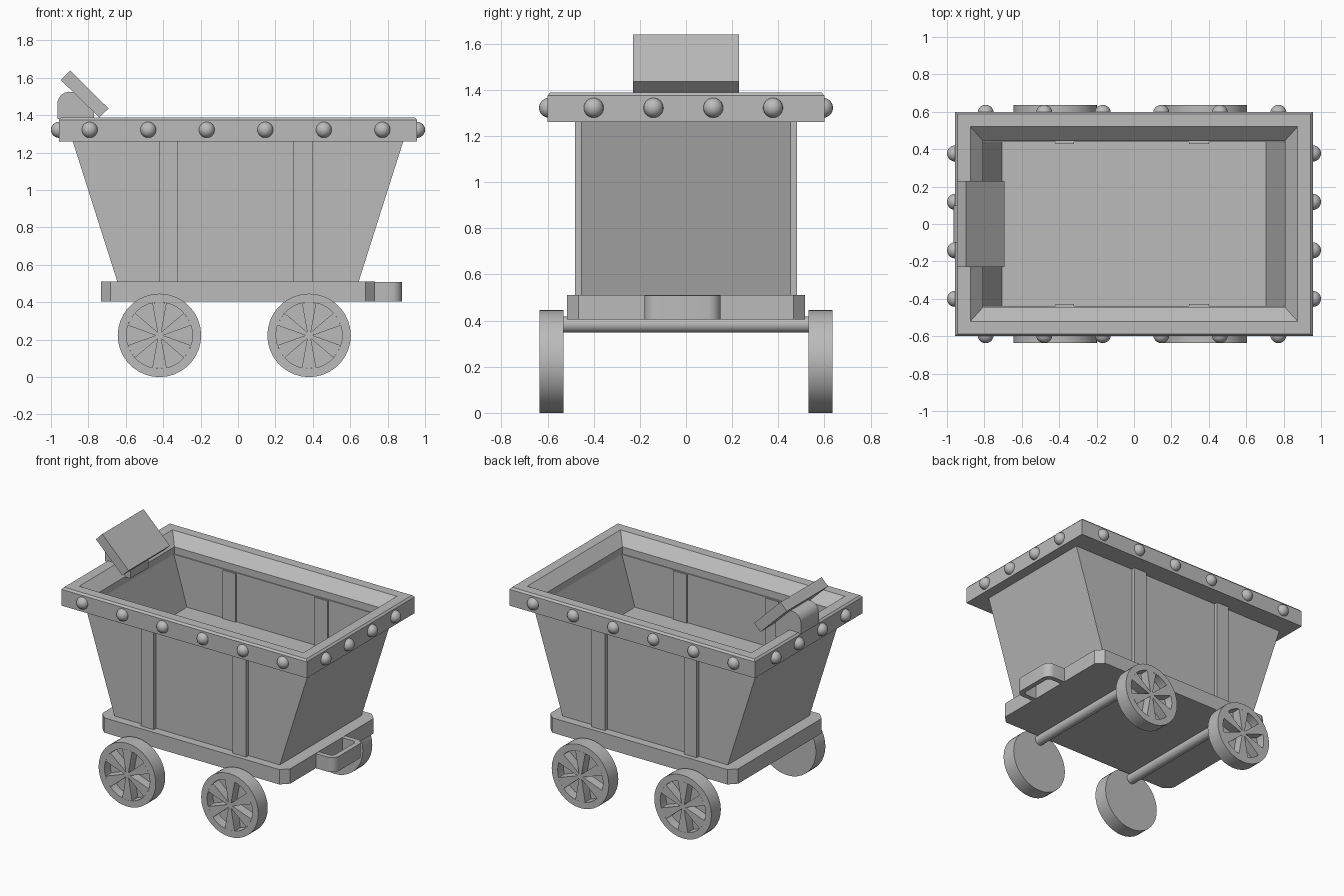
import bpy, bmesh
from math import sin, cos, radians, pi
from mathutils import Matrix

cube = bpy.data.objects.get("Cube")
if cube:
    bpy.data.objects.remove(cube, do_unlink=True)

grey = bpy.data.materials.new("plain_grey")
grey.use_nodes = True
colour = (0.5, 0.5, 0.5, 1)
grey.diffuse_color = colour
grey.node_tree.nodes["Principled BSDF"].inputs["Base Color"].default_value = colour


def finish(name, bm, smooth=False):
    bmesh.ops.recalc_face_normals(bm, faces=bm.faces[:])
    mesh = bpy.data.meshes.new(name)
    bm.to_mesh(mesh)
    bm.free()
    mesh.materials.append(grey)
    obj = bpy.data.objects.new(name, mesh)
    bpy.context.collection.objects.link(obj)
    if smooth:
        bpy.ops.object.select_all(action='DESELECT')
        obj.select_set(True)
        bpy.context.view_layer.objects.active = obj
        bpy.ops.object.shade_smooth_by_angle(angle=radians(35))
    return obj


def loft(name, rings, loop=False):
    """Skin rectangles given as (half x, half y, z)."""
    bm = bmesh.new()
    rows = [[bm.verts.new((sx * hx, sy * hy, z))
             for sx, sy in ((-1, -1), (1, -1), (1, 1), (-1, 1))] for hx, hy, z in rings]
    pairs = list(zip(rows, rows[1:]))
    if loop:
        pairs.append((rows[-1], rows[0]))
    else:
        bm.faces.new(rows[0])
        bm.faces.new(rows[-1])
    for a, b in pairs:
        for i in range(4):
            j = (i + 1) % 4
            bm.faces.new((a[i], a[j], b[j], b[i]))
    return finish(name, bm)


def add_prism(bm, pts, axis, lo, hi):
    """Extrude a 2D outline along y (outline in xz) or z (outline in xy)."""
    def put(u, v, w):
        return bm.verts.new((u, w, v) if axis == 'Y' else (u, v, w))
    a = [put(u, v, lo) for u, v in pts]
    b = [put(u, v, hi) for u, v in pts]
    bm.faces.new(a)
    bm.faces.new(b)
    for i in range(len(pts)):
        j = (i + 1) % len(pts)
        bm.faces.new((a[i], a[j], b[j], b[i]))


def prism(name, pts, axis, lo, hi, smooth=False):
    bm = bmesh.new()
    add_prism(bm, pts, axis, lo, hi)
    return finish(name, bm, smooth)


def arc(cx, cy, r, start, end, n=6):
    steps = [radians(start + (end - start) * i / n) for i in range(n + 1)]
    return [(cx + r * cos(t), cy + r * sin(t)) for t in steps]


# Tub with sloping ends and a raised floor
loft("tub", [(.645, .455, .51), (.885, .455, 1.265), (.807, .438, 1.265), (.705, .438, .92)])

# Rim with bevelled outer edge and sloped inner lip
loft("rim", [(.957, .6, 1.26), (.957, .6, 1.375), (.945, .588, 1.388),
             (.875, .52, 1.388), (.807, .445, 1.315), (.807, .445, 1.26)], loop=True)

# Upright straps through the side walls
for x0, x1 in ((-.42, -.32), (.295, .4)):
    for s in (-1, 1):
        prism("side_strap", [(x0, .5), (x1, .5), (x1, 1.262), (x0, 1.262)],
              'Y', *sorted((s * .428, s * .482)))

# Chassis plate with clipped corners
X, Y, C = .733, .515, .05
prism("chassis", [(-X, C - Y), (C - X, -Y), (X - C, -Y), (X, C - Y),
                  (X, Y - C), (X - C, Y), (C - X, Y), (-X, Y - C)], 'Z', .405, .51)


# Coupling loop on the end of the chassis
def loop_side(half, tip, r):
    mid = -.015
    return ([(.72, mid - half)] + arc(tip - r, mid - half + r, r, -90, 0)
            + arc(tip - r, mid + half - r, r, 0, 90) + [(.72, mid + half)])


prism("coupling_loop", loop_side(.165, .877, .055) + loop_side(.13, .842, .025)[::-1],
      'Z', .405, .508, smooth=True)

# Wheels: solid back, raised ring and six tapered spokes
R, INNER, HUB = .223, .177, .02


def polar(r, deg):
    return (r * cos(radians(deg)), r * sin(radians(deg)))


def wheel(x, s):
    bm = bmesh.new()
    N = 36
    add_prism(bm, [polar(R, i * 360 / N) for i in range(N)], 'Y', .53, .57)
    rows = [[bm.verts.new((u, y, v)) for u, v in (polar(r, i * 360 / N) for i in range(N))]
            for r, y in ((R, .57), (R, .635), (INNER, .635), (INNER, .57))]
    for a, b in zip(rows, rows[1:]):
        for i in range(N):
            j = (i + 1) % N
            bm.faces.new((a[i], a[j], b[j], b[i]))
    bmesh.ops.remove_doubles(bm, verts=bm.verts[:], dist=.0001)
    for k in range(6):
        d = 60 * k
        add_prism(bm, [(0, 0), polar(HUB, d), polar(INNER, d + 17.5), polar(INNER, d + 30),
                       polar(INNER, d + 42.5), polar(HUB, d + 60)], 'Y', .565, .635)
    bmesh.ops.transform(bm, matrix=Matrix.Translation((x, 0, R))
                        @ Matrix.Diagonal((1, s, 1, 1)), verts=bm.verts[:])
    finish("wheel", bm, smooth=True)


for x in (-.42, .38):
    for s in (-1, 1):
        wheel(x, s)
    prism("axle", arc(x, .383, .035, 0, 345, 23), 'Y', -.535, .535, smooth=True)


# Round rivets around the rim
def rivet(x, y):
    bm = bmesh.new()
    bmesh.ops.create_uvsphere(bm, u_segments=20, v_segments=12, radius=.043,
                              matrix=Matrix.Translation((x, y, 1.322)))
    finish("rivet", bm, smooth=True)


for s in (-1, 1):
    for i in range(6):
        rivet(-.793 + .313 * i, s * .594)
    for i in range(4):
        rivet(s * .957, -.4 + .259 * i)

# Tipping handle: rounded bracket and a tilted board
prism("handle_bracket", [(-.87, 1.38), (-.87, 1.31), (-.77, 1.31), (-.77, 1.43)]
      + arc(-.9, 1.46, .066, 45, 180, 8) + [(-.966, 1.38)], 'Y', -.1, .1, smooth=True)
prism("handle_board", [(-.898, 1.639), (-.692, 1.436), (-.742, 1.388), (-.947, 1.588)],
      'Y', -.23, .23)
